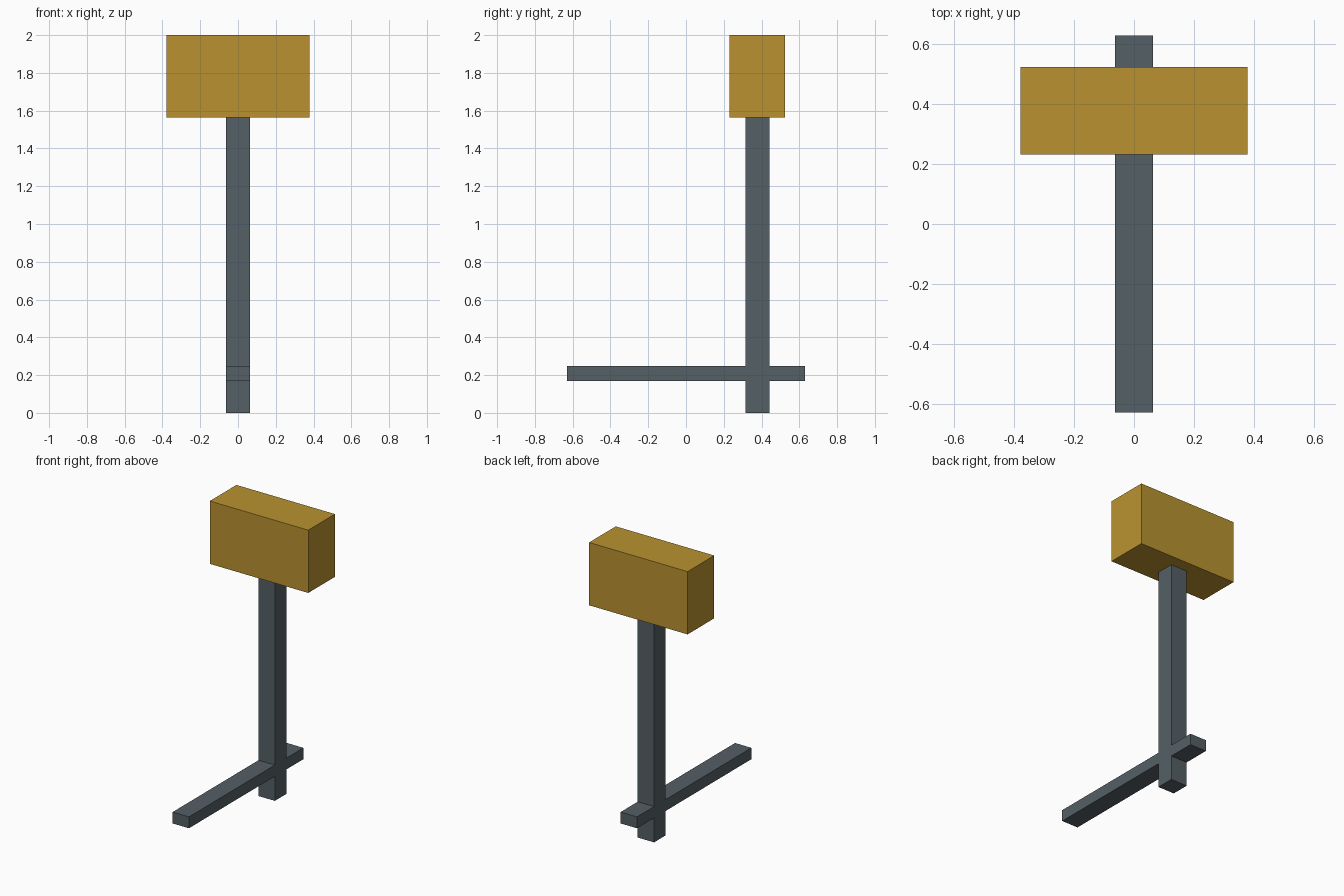
import bpy, bmesh

if "Cube" in bpy.data.objects:
    bpy.data.objects.remove(bpy.data.objects["Cube"])


def material(name, color):
    mat = bpy.data.materials.new(name)
    mat.diffuse_color = (*color, 1)
    mat.use_nodes = True
    mat.node_tree.nodes["Principled BSDF"].inputs["Base Color"].default_value = mat.diffuse_color
    return mat


def extrude_profile(name, points, half_width, mat):
    """Extrude a closed (y, z) outline symmetrically along x."""
    bm = bmesh.new()
    face = bm.faces.new([bm.verts.new((-half_width, y, z)) for y, z in points])
    extruded = bmesh.ops.extrude_face_region(bm, geom=[face], use_keep_orig=True)
    verts = [v for v in extruded["geom"] if isinstance(v, bmesh.types.BMVert)]
    bmesh.ops.translate(bm, verts=verts, vec=(2 * half_width, 0, 0))
    bmesh.ops.recalc_face_normals(bm, faces=bm.faces[:])
    mesh = bpy.data.meshes.new(name)
    bm.to_mesh(mesh)
    bm.free()
    mesh.materials.append(mat)
    obj = bpy.data.objects.new(name, mesh)
    bpy.context.collection.objects.link(obj)
    return obj


gold = material("gold", (0.49, 0.29, 0.03))
slate = material("slate", (0.09, 0.115, 0.13))

# Upright post and long foot bar, joined flush where they cross
front, back = 0.315, 0.441      # post depth
reach = 0.629                   # half length of foot bar
low, high = 0.17, 0.249         # foot bar height
head_base = 1.563
extrude_profile("post_and_foot_bar", [
    (front, 0), (back, 0), (back, low), (reach, low),
    (reach, high), (back, high), (back, head_base), (front, head_base),
    (front, high), (-reach, high), (-reach, low), (front, low),
], 0.063, slate)

# Block head on top of the post
extrude_profile("head_block", [
    (0.231, head_base), (0.524, head_base), (0.524, 2), (0.231, 2),
], 0.379, gold)
